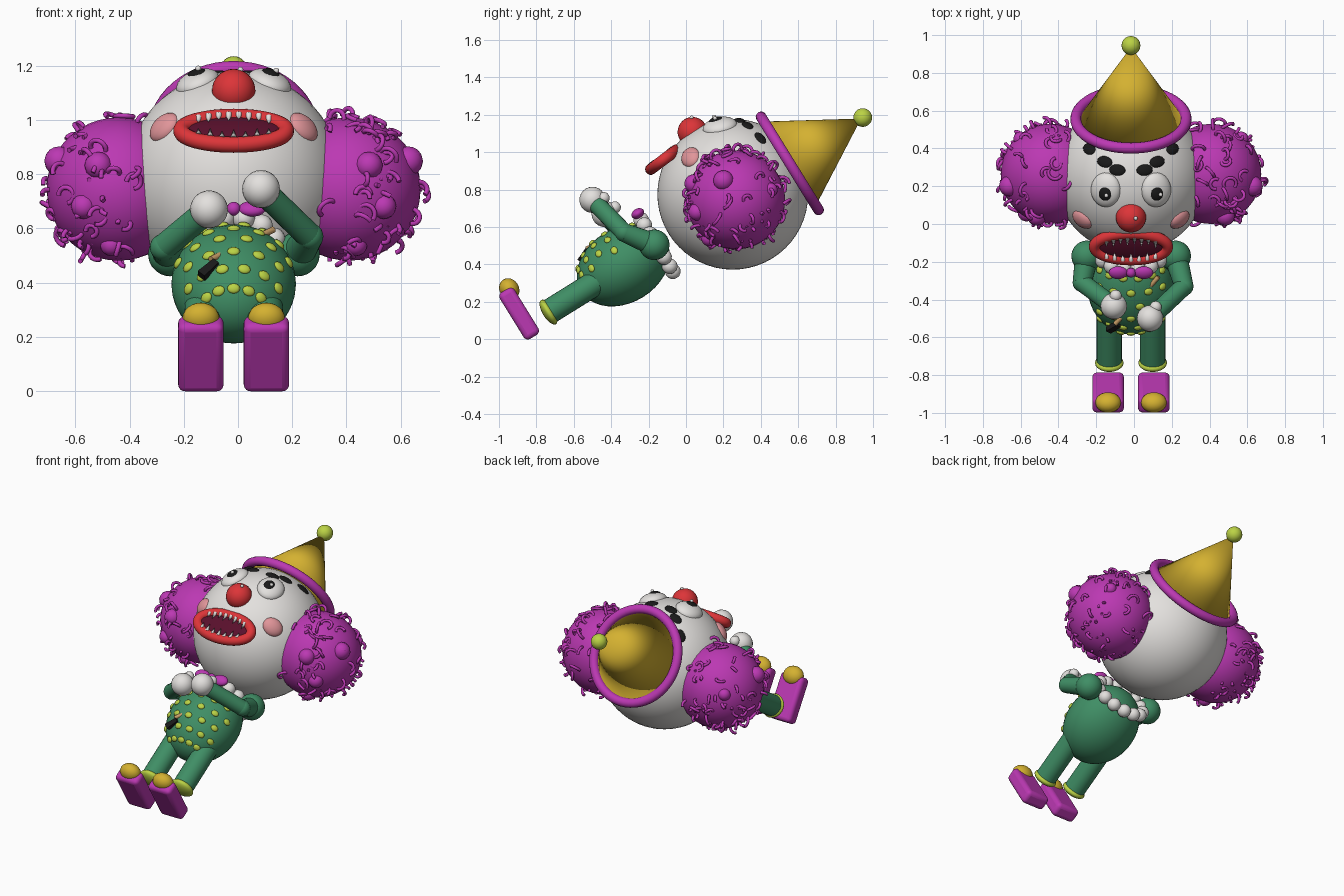
import bpy, math, random
from mathutils import Vector, Matrix

random.seed(4)
cube = bpy.data.objects.get("Cube")
if cube:
    bpy.data.objects.remove(cube, do_unlink=True)


def material(name, r, g, b):
    m = bpy.data.materials.new(name)
    m.use_nodes = True
    m.diffuse_color = (r, g, b, 1)
    m.node_tree.nodes["Principled BSDF"].inputs["Base Color"].default_value = (r, g, b, 1)
    return m


PURPLE = material("purple", 0.5, 0.04, 0.45)
WHITE = material("white", 0.77, 0.75, 0.73)
GOLD = material("gold", 0.66, 0.44, 0.03)
GREEN = material("green", 0.05, 0.27, 0.13)
LIME = material("lime", 0.5, 0.65, 0.06)
RED = material("red", 0.72, 0.035, 0.04)
PINK = material("pink", 0.75, 0.3, 0.32)
BLACK = material("black", 0.01, 0.01, 0.01)
MAROON = material("maroon", 0.1, 0.005, 0.025)
TAN = material("tan", 0.6, 0.35, 0.14)

C = -0.016                                   # middle plane of the figure
TILT = Matrix.Rotation(math.radians(-58.3), 4, 'X')
UP = TILT @ Vector((0, 0, 1))
HEAD = Vector((C, 0.25, 0.775))
R = 0.403


def finish(name, mat, matrix, angle=40):
    o = bpy.context.object
    o.name = name
    o.data.materials.append(mat)
    o.matrix_world = matrix
    bpy.ops.object.shade_smooth_by_angle(angle=math.radians(angle))
    return o


def ball(name, mat, loc, size, rot=TILT, seg=24):
    if not isinstance(size, tuple):
        size = (size,) * 3
    bpy.ops.mesh.primitive_uv_sphere_add(segments=seg, ring_count=seg // 2, radius=1)
    return finish(name, mat, Matrix.Translation(loc) @ rot @ Matrix.Diagonal((*size, 1)))


def rod(name, mat, a, b, r1, r2=None, sides=24, angle=40):
    a, b = Vector(a), Vector(b)
    d = b - a
    bpy.ops.mesh.primitive_cone_add(vertices=sides, radius1=r1, radius2=r1 if r2 is None else r2, depth=d.length)
    return finish(name, mat, Matrix.Translation((a + b) / 2) @ d.to_track_quat('Z', 'Y').to_matrix().to_4x4(), angle)


def tube(name, mat, paths, thick, matrix, closed=False):
    cu = bpy.data.curves.new(name, 'CURVE')
    cu.dimensions = '3D'
    cu.bevel_depth = thick
    cu.bevel_resolution = 2 if not closed else 5
    for pts in paths:
        sp = cu.splines.new('POLY')
        sp.points.add(len(pts) - 1)
        for p, q in zip(sp.points, pts):
            p.co = (*q, 1)
        sp.use_cyclic_u = closed
        sp.use_smooth = True
    cu.use_fill_caps = not closed
    cu.materials.append(mat)
    o = bpy.data.objects.new(name, cu)
    bpy.context.collection.objects.link(o)
    o.matrix_world = matrix


def ellipse(rx, rz, n=64):
    return [(rx * math.cos(i * math.tau / n), 0, rz * math.sin(i * math.tau / n)) for i in range(n)]


def on_head(name, mat, x, up, dist, size, seg=24):
    """Flattened ball facing outward from the head; size is (width, depth, height)."""
    d = Vector((x, -math.sqrt(R * R - x * x - up * up), up)).normalized()
    rot = TILT @ d.to_track_quat('-Y', 'Z').to_matrix().to_4x4()
    return ball(name, mat, HEAD + TILT @ (d * dist), size, rot, seg)


# Head and hat
ball("head", WHITE, HEAD, R, seg=56)
hat_base = Vector((C, 0.555, 0.94))
hat_tip = Vector((C, 0.945, 1.185))
rod("hat_cone", GOLD, hat_base - UP * 0.01, hat_tip - UP * 0.01, 0.27, 0, 48, 180)
bpy.ops.mesh.primitive_torus_add(major_radius=0.292, minor_radius=0.029, major_segments=56, minor_segments=14)
finish("hat_brim", PURPLE, Matrix.Translation(hat_base) @ TILT)
ball("hat_pompom", LIME, hat_tip, 0.05)

# Hair puffs with curls and lumps
for side, label in ((1, "left"), (-1, "right")):
    centre = Vector((C + side * 0.425, 0.265, 0.745))
    ball(label + "_hair", PURPLE, centre, 0.265, seg=40)
    curls = []
    while len(curls) < 75:
        n = Vector([random.gauss(0, 1) for _ in range(3)]).normalized()
        if n.x * side < -0.35:
            continue
        spin = Vector([random.gauss(0, 1) for _ in range(3)]).to_track_quat('Z', 'Y')
        rad = random.uniform(0.02, 0.036)
        sweep = random.uniform(3.2, 5.2)
        curls.append([n * 0.268 + spin @ Vector((rad * math.cos(t * sweep / 13), rad * math.sin(t * sweep / 13), 0))
                      for t in range(14)])
    tube(label + "_hair_curls", PURPLE, curls, 0.009, Matrix.Translation(centre))
    lumps = ((0.85, -0.25, 0.4), (0.3, -0.9, 0.35), (0.5, -0.8, -0.25), (0.1, -0.55, -0.8), (0.6, 0.7, 0.2))
    for i, d in enumerate(lumps):
        v = Vector((d[0] * side, d[1], d[2])).normalized()
        ball(label + "_hair_lump", PURPLE, centre + v * 0.25, 0.055 - 0.004 * i, seg=16)

# Eyes, brows and cheeks
for s in (-1, 1):
    on_head("eye", WHITE, s * 0.137, 0.135, 0.39, (0.083, 0.048, 0.093))
    on_head("pupil", BLACK, s * 0.13, 0.125, 0.423, (0.038, 0.022, 0.042))
    on_head("eye_glint", WHITE, s * 0.13 + 0.012, 0.12, 0.446, (0.011,) * 3, 12)
    for x, up in ((0.073, 0.238), (0.14, 0.262), (0.222, 0.285)):
        on_head("brow_spot", BLACK, s * x, up, 0.4, (0.044, 0.014, 0.03), 20)
    on_head("cheek", PINK, s * 0.262, -0.09, 0.392, (0.066, 0.035, 0.055))

# Nose
nose = Vector((C, 0.035, 1.108))
ball("nose", RED, nose, 0.08, seg=32)
ball("nose_glint", WHITE, nose + Vector((0.025, -0.005, 0.077)), 0.011, seg=12)

# Mouth with lips and pointed teeth
MOUTH = Matrix.Translation((C, -0.12, 0.96)) @ Matrix.Rotation(math.radians(-53), 4, 'X')
tube("lips", RED, [ellipse(0.193, 0.086)], 0.03, MOUTH, True)
ball("mouth_inside", MAROON, (0, 0, 0), (0.19, 0.022, 0.085), MOUTH, 40)
for s, count in ((1, 8), (-1, 7)):
    for i in range(count):
        x = -0.13 + 0.26 * i / (count - 1)
        z = s * 0.074 * math.sqrt(1 - (x / 0.193) ** 2)
        length = 0.048 if i % 2 else 0.036
        rod("tooth", WHITE, MOUTH @ Vector((x, -0.02, z)), MOUTH @ Vector((x, -0.026, z - s * length)), 0.013, 0, 12)

# Body with raised dots on the front
BODY = Matrix.Translation((C, -0.335, 0.395)) @ TILT
RX, RF, RU = 0.23, 0.2, 0.265
ball("body", GREEN, (0, 0, 0), (RX, RF, RU), BODY, 40)
for row, t in enumerate((-0.82, -0.58, -0.3, 0.0, 0.3, 0.58)):
    for k in range(-3, 4):
        a = math.radians(k * 25 + (12 if row % 2 else 0))
        if abs(a) > 1.3 or (row == 0 and abs(k) > 2):
            continue
        w = math.sqrt(1 - t * t)
        p = Vector((RX * w * math.sin(a), -RF * w * math.cos(a), RU * t))
        n = Vector((p.x / RX ** 2, p.y / RF ** 2, p.z / RU ** 2))
        rot = TILT @ n.to_track_quat('-Y', 'Z').to_matrix().to_4x4()
        ball("body_dot", LIME, BODY @ p, (0.024, 0.012, 0.019), rot, 12)

# Ruffled collar and bow tie
for i in range(14):
    a = math.tau * i / 14
    ring = Vector((0.165 * math.cos(a), 0.165 * math.sin(a), 0))
    ball("collar_ruffle", WHITE, Vector((C, -0.155, 0.5)) + TILT @ ring, 0.042, seg=16)
bow = Vector((C, -0.258, 0.672))
ball("bow_knot", PURPLE, bow, 0.026, seg=16)
for s in (-1, 1):
    ball("bow_loop", PURPLE, bow + Vector((s * 0.068, 0, 0)), (0.05, 0.026, 0.036))

# Handle and blade stuck through the body
rod("handle", TAN, (0.13, -0.28, 0.595), (-0.1, -0.53, 0.485), 0.012, sides=12)
rod("blade", BLACK, (-0.08, -0.53, 0.475), (-0.135, -0.56, 0.425), 0.018, 0.024, 4)

# Arms and hands
arms = (("right", (-0.25, -0.17, 0.505), (-0.275, -0.31, 0.53), (-0.107, -0.435, 0.67), (0.01, 0.055, 0.035)),
        ("left", (0.22, -0.17, 0.505), (0.265, -0.33, 0.57), (0.085, -0.5, 0.745), (0.03, 0.06, 0.01)))
for label, shoulder, elbow, hand, thumb in arms:
    ball(label + "_shoulder", GREEN, shoulder, 0.082)
    rod(label + "_upper_arm", GREEN, shoulder, elbow, 0.062, 0.05)
    ball(label + "_elbow", GREEN, elbow, 0.05)
    rod(label + "_forearm", GREEN, elbow, hand, 0.048)
    ball(label + "_hand", WHITE, hand, 0.07)
    ball(label + "_thumb", WHITE, Vector(hand) + Vector(thumb), 0.032, seg=16)

# Legs, cuffs and shoes
for s in (-1, 1):
    x = C + s * 0.115
    rod("leg", GREEN, (x, -0.735, 0.145), (x, -0.45, 0.322), 0.067)
    ball("cuff", LIME, (x, -0.735, 0.145), (0.076, 0.076, 0.032))
    x = C + s * 0.121
    bpy.ops.mesh.primitive_cube_add(size=1)
    shoe = finish("shoe", PURPLE, Matrix.Translation((x, -0.892, 0.137)) @ TILT @ Matrix.Diagonal((1, 1, 1, 1)))
    for v in shoe.data.vertices:
        v.co = (v.co.x * 0.168, v.co.y * 0.292, v.co.z * 0.092)
    bevel = shoe.modifiers.new("rounded", 'BEVEL')
    bevel.width = 0.026
    bevel.segments = 4
    ball("shoe_toe", GOLD, (x, -0.945, 0.268), (0.068, 0.06, 0.052))
